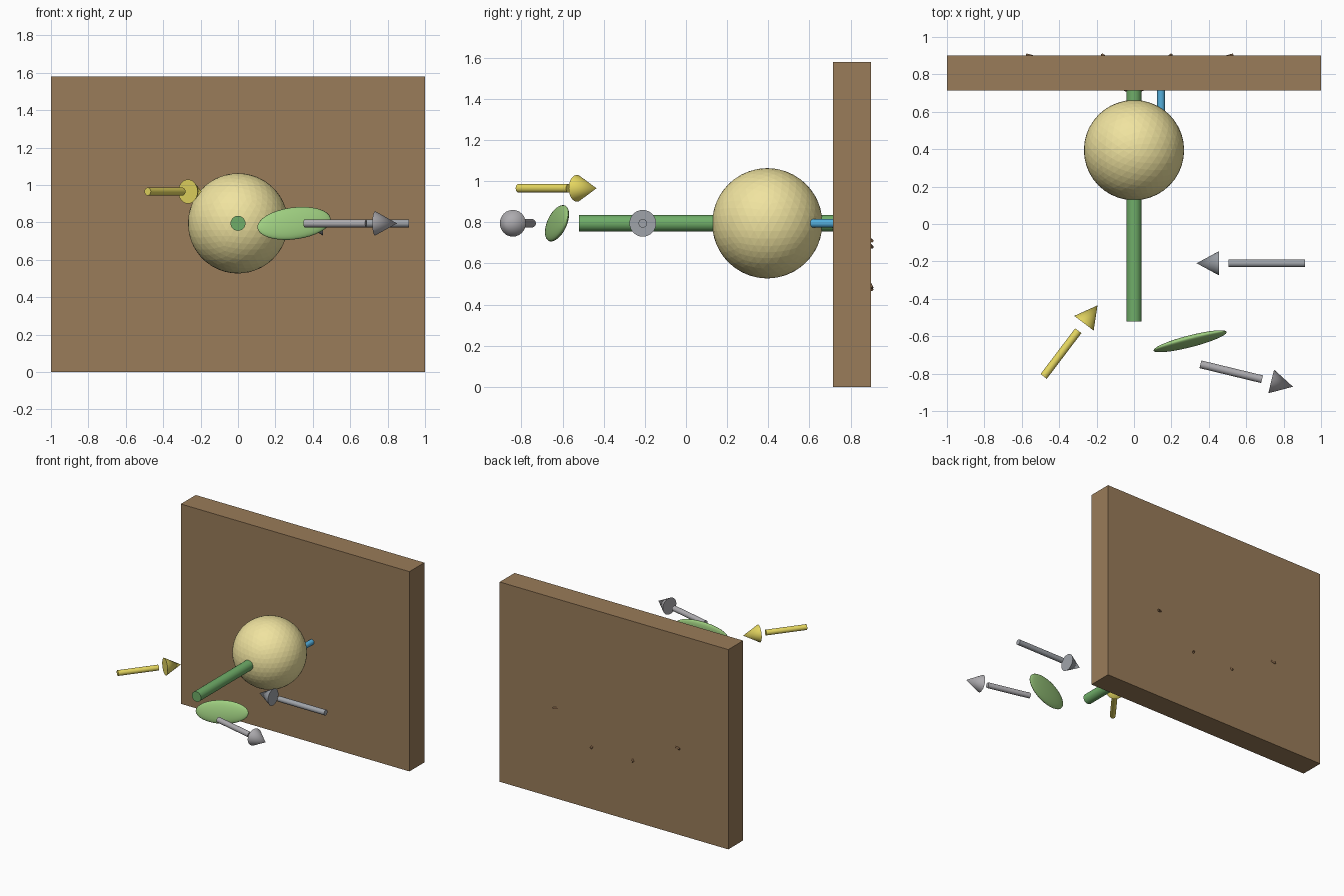
import bpy
from mathutils import Vector, Matrix

if "Cube" in bpy.data.objects:
    bpy.data.objects.remove(bpy.data.objects["Cube"])


def paint(ob, name, rgb):
    ob.name = name
    mat = bpy.data.materials.new(name + "_colour")
    mat.diffuse_color = (*rgb, 1)
    mat.use_nodes = True
    mat.node_tree.nodes["Principled BSDF"].inputs["Base Color"].default_value = mat.diffuse_color
    ob.data.materials.append(mat)
    return ob


def rod(name, start, end, r1, r2, rgb, sides=24):
    """Round bar or cone running from start to end."""
    a, b = Vector(start), Vector(end)
    d = b - a
    bpy.ops.mesh.primitive_cone_add(vertices=sides, radius1=r1, radius2=r2, depth=d.length)
    ob = bpy.context.object
    ob.matrix_world = Matrix.Translation((a + b) / 2) @ d.to_track_quat('Z', 'Y').to_matrix().to_4x4()
    bpy.ops.object.shade_smooth_by_angle()
    return paint(ob, name, rgb)


def arrow(name, tail, tip, rgb, head=0.12, gap=0.05):
    """Shaft and separate cone head with a small gap between them."""
    a, b = Vector(tail), Vector(tip)
    d = (b - a).normalized()
    rod(name + "_shaft", a, b - d * (head + gap), 0.021, 0.021, rgb)
    rod(name + "_head", b - d * head, b, 0.065, 0, rgb)


Z = 0.795
YELLOW = (0.80, 0.69, 0.12)
GREY = (0.35, 0.37, 0.40)
PALE = (0.42, 0.41, 0.43)
BLUE = (0.09, 0.43, 0.72)
ROOT = (0.18, 0.10, 0.05)

# Soil slab
bpy.ops.mesh.primitive_cube_add(size=1, location=(0, 0.807, 0.79))
soil = bpy.context.object
soil.scale = (2, 0.186, 1.58)
paint(soil, "soil", (0.32, 0.20, 0.10))

# Large round body on the stem
bpy.ops.mesh.primitive_ico_sphere_add(subdivisions=4, radius=0.268, location=(0, 0.395, Z))
paint(bpy.context.object, "sphere", (0.87, 0.77, 0.35))

# Stem
rod("stem", (0, -0.52, Z), (0, 0.72, Z), 0.04, 0.04, (0.16, 0.42, 0.14))

# Roots spreading inside the soil, tips just reaching the back
for i, (x, z) in enumerate([(0.53, 0.71), (0.20, 0.48), (-0.17, 0.47), (-0.576, 0.68)]):
    rod(f"root_{i + 1}", (0, 0.725, Z), (x, 0.904, z), 0.03, 0.008, ROOT, 12)

# Tilted leaf: flattened ellipsoid
u = Vector((0.96, 0.25, 0.13)).normalized()
v = Vector((-0.17, 0.19, 1))
v = (v - u * v.dot(u)).normalized()
w = u.cross(v)
bpy.ops.mesh.primitive_uv_sphere_add(segments=32, ring_count=16, radius=1)
leaf = bpy.context.object
basis = Matrix((u, v, w)).transposed().to_4x4()
leaf.matrix_world = Matrix.Translation((0.30, -0.627, Z)) @ basis @ Matrix.Diagonal((0.204, 0.087, 0.026, 1))
bpy.ops.object.shade_smooth_by_angle()
paint(leaf, "leaf", (0.35, 0.63, 0.22))

# Flow arrows
arrow("light_arrow", (-0.483, -0.815, 0.965), (-0.195, -0.435, 0.965), YELLOW)
arrow("inflow_arrow", (0.915, -0.21, Z), (0.335, -0.21, Z), GREY)
arrow("outflow_arrow", (0.355, -0.75, Z), (0.85, -0.87, Z), PALE)
arrow("water_arrow", (0.145, 0.80, Z), (0.145, 0.30, Z), BLUE)
